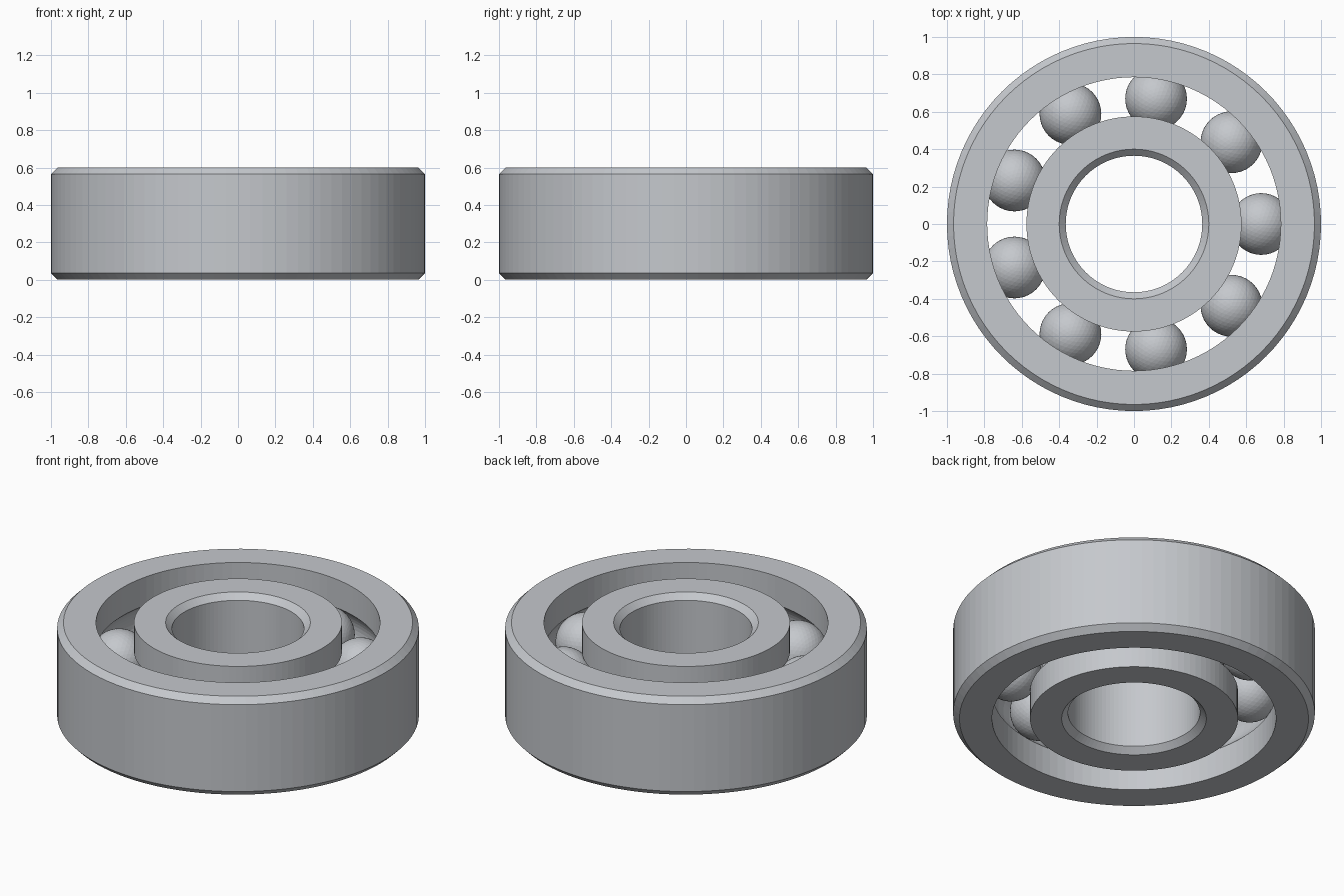
import bpy
import bmesh
from math import sin, cos, pi, sqrt, asin

if "Cube" in bpy.data.objects:
    bpy.data.objects.remove(bpy.data.objects["Cube"], do_unlink=True)

HEIGHT, MID = 0.6, 0.3
CHAMFER = 0.035
PITCH, BALL_R, BALLS = 0.68, 0.165, 9
GAP = 0.105                      # half the gap between the two races
SEGMENTS = 96

steel = bpy.data.materials.new("steel grey")
steel.use_nodes = True
colour = (0.56, 0.58, 0.61, 1)
steel.diffuse_color = colour
steel.node_tree.nodes["Principled BSDF"].inputs["Base Color"].default_value = colour


def add_object(name, bm):
    bmesh.ops.recalc_face_normals(bm, faces=bm.faces)
    mesh = bpy.data.meshes.new(name)
    bm.to_mesh(mesh)
    bm.free()
    mesh.materials.append(steel)
    obj = bpy.data.objects.new(name, mesh)
    bpy.context.collection.objects.link(obj)
    return obj


def race(name, rim, side):
    """Ring with a chamfered rim on one side and a ball groove on the other.
    side is +1 for the outer race, -1 for the inner race."""
    shoulder = PITCH + side * GAP
    flat = rim - side * CHAMFER
    profile = [(shoulder, 0), (flat, 0), (rim, CHAMFER),
               (rim, HEIGHT - CHAMFER), (flat, HEIGHT), (shoulder, HEIGHT)]
    # Groove arc, from the upper shoulder edge to the lower one
    half = asin(sqrt(BALL_R ** 2 - GAP ** 2) / BALL_R)
    steps = 12
    for i in range(steps + 1):
        a = half * (1 - 2 * i / steps)
        profile.append((PITCH + side * BALL_R * cos(a), MID + BALL_R * sin(a)))

    bm = bmesh.new()
    rings = [[bm.verts.new((r * cos(2 * pi * s / SEGMENTS),
                            r * sin(2 * pi * s / SEGMENTS), z))
              for r, z in profile] for s in range(SEGMENTS)]
    count = len(profile)
    for s in range(SEGMENTS):
        here, there = rings[s], rings[(s + 1) % SEGMENTS]
        for i in range(count):
            j = (i + 1) % count
            bm.faces.new((here[i], there[i], there[j], here[j]))
    return add_object(name, bm)


# Races
race("outer_race", 1.0, 1)
race("inner_race", 0.365, -1)

# Balls, spaced evenly around the groove
for n in range(BALLS):
    angle = 2 * pi * n / BALLS
    bm = bmesh.new()
    bmesh.ops.create_icosphere(bm, subdivisions=4, radius=BALL_R)
    bmesh.ops.translate(bm, verts=bm.verts,
                        vec=(PITCH * cos(angle), PITCH * sin(angle), MID))
    add_object(f"ball_{n + 1}", bm)
